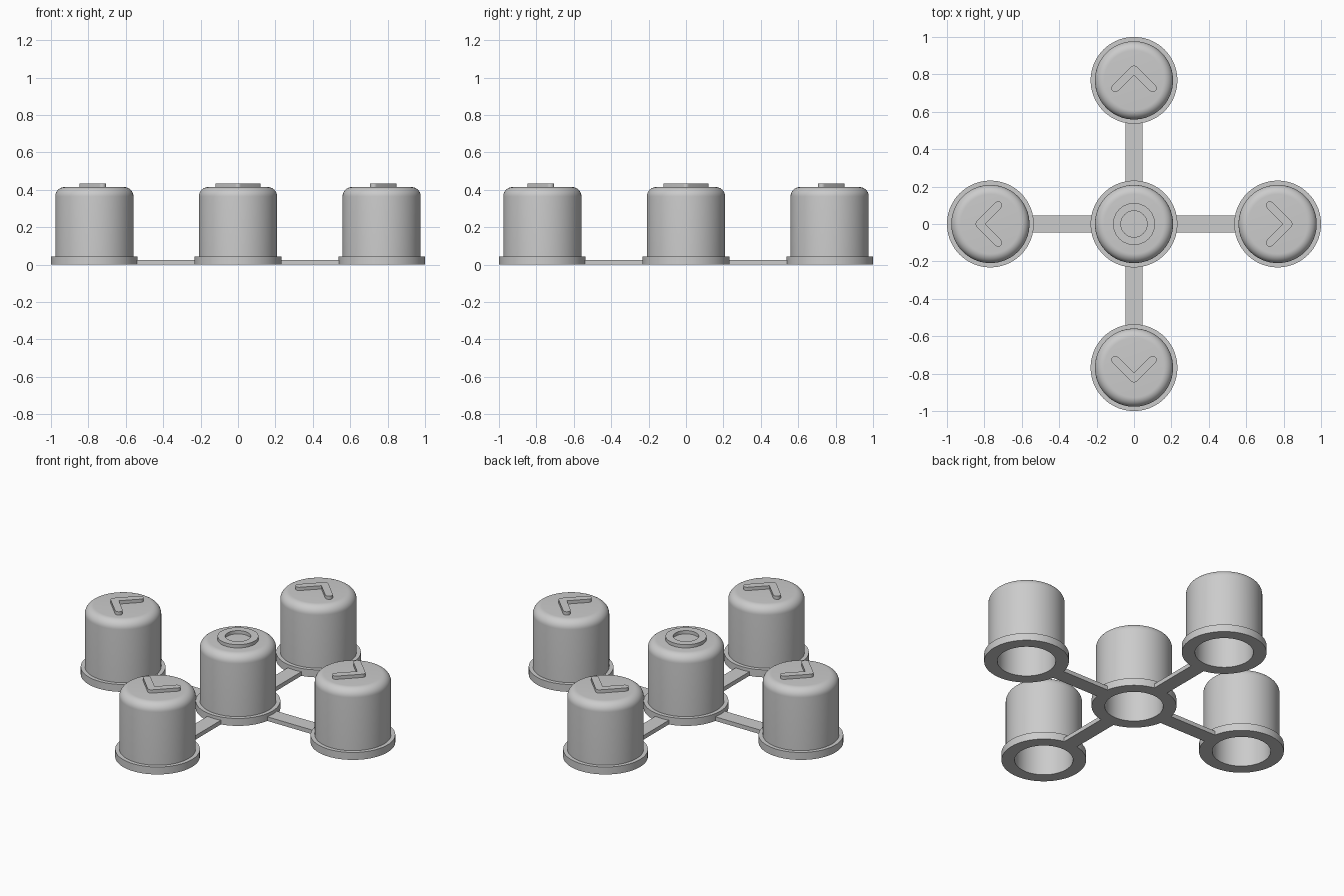
import bpy, bmesh
from math import sin, cos, pi, radians, sqrt
from mathutils import Matrix, Vector

cube = bpy.data.objects.get("Cube")
if cube:
    bpy.data.objects.remove(cube, do_unlink=True)

GREY = (0.6, 0.6, 0.6, 1.0)
plastic = bpy.data.materials.new("grey plastic")
plastic.use_nodes = True
plastic.diffuse_color = GREY
plastic.node_tree.nodes["Principled BSDF"].inputs["Base Color"].default_value = GREY

REACH = 0.768      # centre to outer cap
FLANGE_R, CAP_R, HOLE_R = 0.232, 0.209, 0.16
CAP_TOP, SYMBOL_TOP = 0.415, 0.435
FILLET = 0.05


def finish(name, bm, matrix=Matrix()):
    bmesh.ops.remove_doubles(bm, verts=bm.verts, dist=1e-5)
    bmesh.ops.recalc_face_normals(bm, faces=bm.faces)
    mesh = bpy.data.meshes.new(name)
    bm.to_mesh(mesh)
    bm.free()
    mesh.materials.append(plastic)
    obj = bpy.data.objects.new(name, mesh)
    obj.matrix_world = matrix
    bpy.context.collection.objects.link(obj)
    bpy.ops.object.select_all(action='DESELECT')
    obj.select_set(True)
    bpy.context.view_layer.objects.active = obj
    bpy.ops.object.shade_smooth_by_angle(angle=radians(30))
    return obj


def lathe(name, profile, matrix, closed=False):
    """Spin an (r, z) profile round the z axis."""
    bm = bmesh.new()
    verts = [bm.verts.new((r, 0, z)) for r, z in profile]
    edges = [bm.edges.new(pair) for pair in zip(verts, verts[1:])]
    if closed:
        edges.append(bm.edges.new((verts[-1], verts[0])))
    bmesh.ops.spin(bm, geom=verts + edges, cent=(0, 0, 0), axis=(0, 0, 1),
                   angle=2 * pi, steps=72, use_merge=False)
    return finish(name, bm, matrix)


def prism(name, outline, z0, z1, matrix):
    """Extrude a flat outline from z0 to z1."""
    bm = bmesh.new()
    face = bm.faces.new([bm.verts.new((x, y, z0)) for x, y in outline])
    new = bmesh.ops.extrude_face_region(bm, geom=[face], use_keep_orig=True)["geom"]
    bmesh.ops.translate(bm, vec=(0, 0, z1 - z0),
                        verts=[g for g in new if isinstance(g, bmesh.types.BMVert)])
    return finish(name, bm, matrix)


def arc(cx, cy, r, start, end, steps):
    angles = [radians(start + (end - start) * i / steps) for i in range(steps + 1)]
    return [(cx + r * cos(a), cy + r * sin(a)) for a in angles]


# Hollow button cap with a flange at the foot and a rounded upper rim
cap_profile = ([(0, 0.36), (HOLE_R, 0.36), (HOLE_R, 0), (FLANGE_R, 0),
                (FLANGE_R, 0.045), (CAP_R, 0.045)]
               + arc(CAP_R - FILLET, CAP_TOP - FILLET, FILLET, 0, 90, 10)
               + [(0, CAP_TOP)])

# Raised chevron pointing to +y, with rounded ends
R = 0.021
chevron = ([(0, 0.058 - R * sqrt(2))]
           + arc(0.1, -0.042, R, 225, 405, 12)
           + arc(0, 0.058, R, 45, 135, 6)
           + arc(-0.1, -0.042, R, 135, 315, 12))

# Flat connecting strip, running along +y between two flanges
strip = [(-0.045, 0.225), (0.045, 0.225), (0.045, 0.543), (-0.045, 0.543)]

# Centre button with its raised ring
lathe("centre_button", cap_profile, Matrix())
lathe("centre_ring", [(0.07, 0.41), (0.112, 0.41), (0.112, SYMBOL_TOP), (0.07, SYMBOL_TOP)],
      Matrix(), closed=True)

# Four outer buttons, each with a chevron and a strip to the centre
for i, side in enumerate(("back", "right", "front", "left")):
    turn = Matrix.Rotation(-i * pi / 2, 4, 'Z')
    if side in ("right", "left"):   # the model's own left is +x
        turn = Matrix.Rotation(i * pi / 2, 4, 'Z')
    place = turn @ Matrix.Translation(Vector((0, REACH, 0)))
    lathe(side + "_button", cap_profile, place)
    prism(side + "_chevron", chevron, 0.41, SYMBOL_TOP, place)
    prism(side + "_strip", strip, 0, 0.025, turn)
